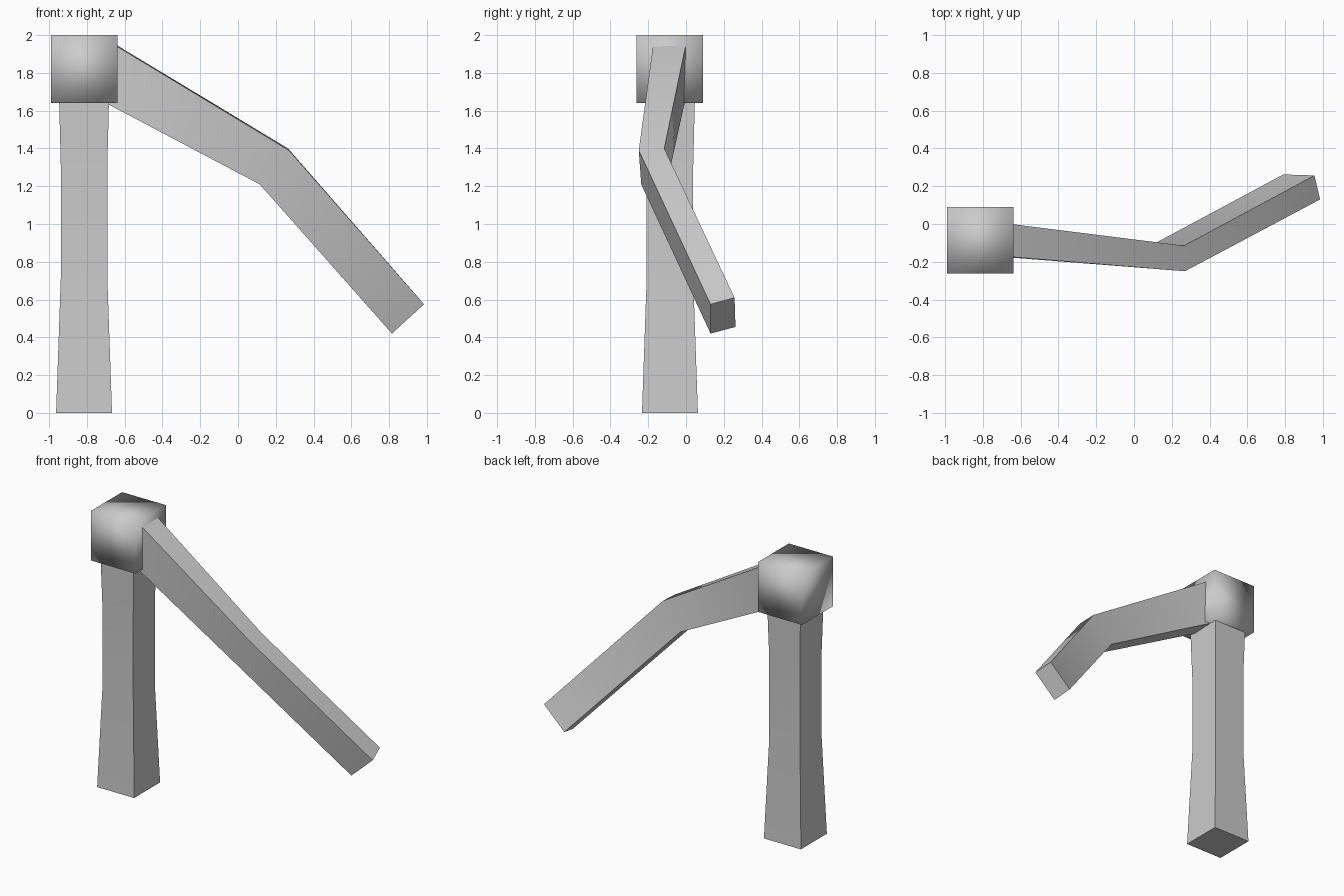
import bpy
import math

old = bpy.data.objects.get("Cube")
if old:
    bpy.data.objects.remove(old, do_unlink=True)

grey = bpy.data.materials.new("plain grey")
grey.use_nodes = True
colour = (0.6, 0.6, 0.6, 1)
grey.diffuse_color = colour
grey.node_tree.nodes["Principled BSDF"].inputs["Base Color"].default_value = colour


def loft(name, rings, smooth_angle):
    """Skin four-cornered rings into a closed beam."""
    verts = [p for ring in rings for p in ring]
    faces = [(3, 2, 1, 0)]
    for r in range(len(rings) - 1):
        a = r * 4
        for i in range(4):
            j = (i + 1) % 4
            faces.append((a + i, a + j, a + 4 + j, a + 4 + i))
    last = len(verts) - 4
    faces.append(tuple(range(last, last + 4)))
    mesh = bpy.data.meshes.new(name)
    mesh.from_pydata(verts, [], faces)
    mesh.materials.append(grey)
    obj = bpy.data.objects.new(name, mesh)
    bpy.context.collection.objects.link(obj)
    bpy.ops.object.select_all(action="DESELECT")
    obj.select_set(True)
    bpy.context.view_layer.objects.active = obj
    bpy.ops.object.mode_set(mode="EDIT")
    bpy.ops.mesh.select_all(action="SELECT")
    bpy.ops.mesh.normals_make_consistent(inside=False)
    bpy.ops.object.mode_set(mode="OBJECT")
    bpy.ops.object.shade_smooth_by_angle(angle=math.radians(smooth_angle))
    return obj


def square(half, z, cx=-0.815, cy=-0.085):
    return [(cx + sx * half, cy + sy * half, z)
            for sx, sy in ((-1, -1), (1, -1), (1, 1), (-1, 1))]


# Upright post with a slim waist
loft("post", [square(h, z) for h, z in
              ((0.148, 0), (0.123, 0.72), (0.123, 1.3), (0.133, 1.7))], 50)

# Soft-shaded block on top
loft("top_block", [square(0.176, 1.64), square(0.176, 2.0)], 180)

# Bent arm: top front, top back, bottom back, bottom front at each joint
loft("arm", [
    [(-0.70, -0.17, 1.976), (-0.70, 0.006, 1.982),
     (-0.75, 0.0, 1.675), (-0.75, -0.17, 1.667)],
    [(0.27, -0.25, 1.39), (0.265, -0.115, 1.40),
     (0.115, -0.10, 1.22), (0.115, -0.237, 1.21)],
    [(0.985, 0.13, 0.575), (0.955, 0.257, 0.61),
     (0.79, 0.262, 0.455), (0.815, 0.13, 0.42)],
], 50)
